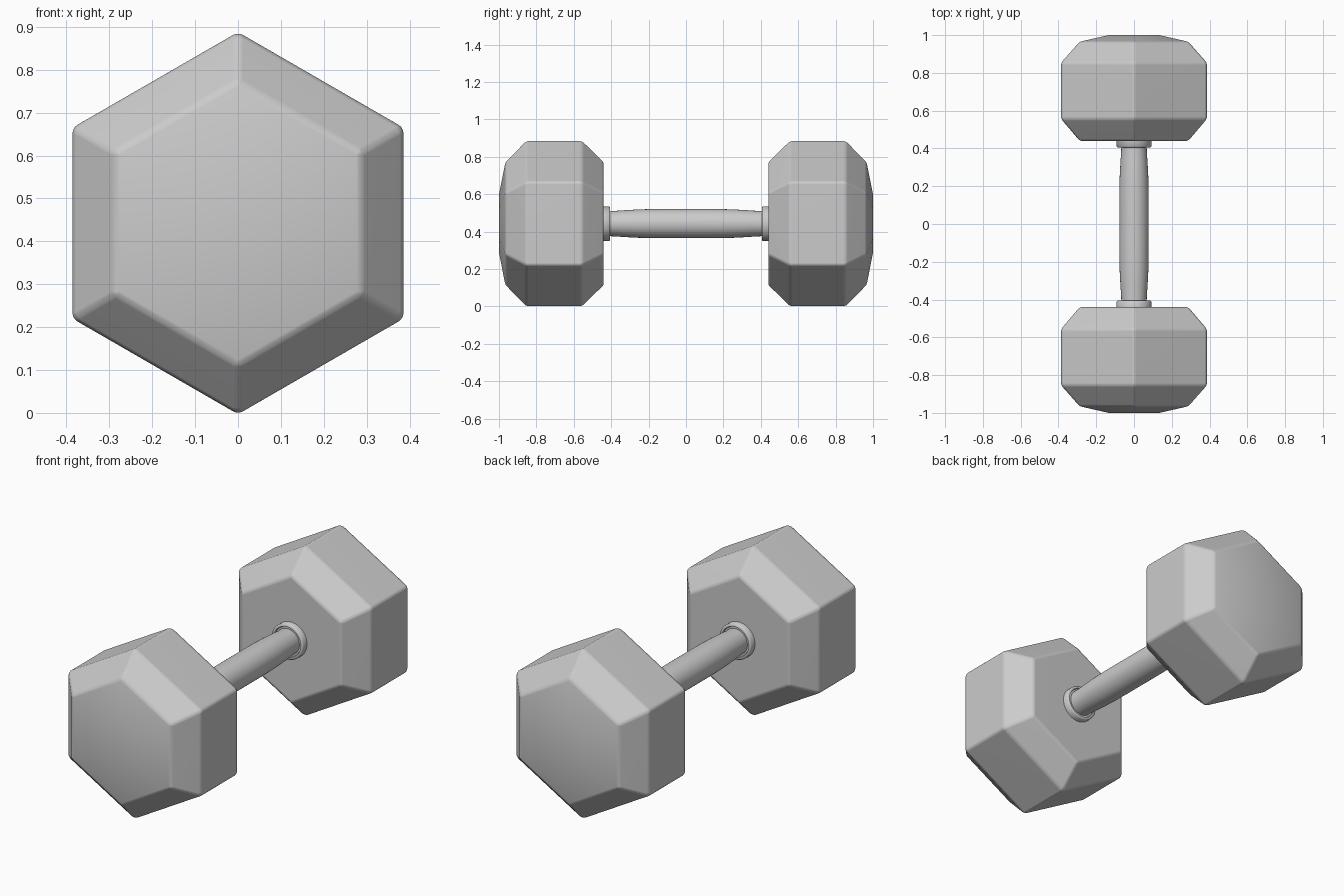
import bpy, bmesh, math

if "Cube" in bpy.data.objects:
    bpy.data.objects.remove(bpy.data.objects["Cube"])

CZ = 0.4425  # height of the dumbbell axis


def lathe(name, profile, sides, start, caps=True):
    """Sweep (y, radius) rings round the y axis at height CZ."""
    bm = bmesh.new()
    rings = []
    for y, r in profile:
        angles = [start + 2 * math.pi * i / sides for i in range(sides)]
        rings.append([bm.verts.new((r * math.cos(a), y, CZ + r * math.sin(a))) for a in angles])
    for a, b in zip(rings, rings[1:]):
        for i in range(sides):
            j = (i + 1) % sides
            bm.faces.new((a[i], a[j], b[j], b[i]))
    if caps:
        bm.faces.new(rings[0])
        bm.faces.new(rings[-1])
    bmesh.ops.recalc_face_normals(bm, faces=bm.faces)
    mesh = bpy.data.meshes.new(name)
    bm.to_mesh(mesh)
    bm.free()
    obj = bpy.data.objects.new(name, mesh)
    bpy.context.collection.objects.link(obj)
    return obj


def smooth(obj, angle):
    bpy.ops.object.select_all(action='DESELECT')
    obj.select_set(True)
    bpy.context.view_layer.objects.active = obj
    bpy.ops.object.shade_smooth_by_angle(angle=math.radians(angle))


# Hexagonal head: chamfered inner face, straight sides, shallow domed end
HEAD = [(0.44, 0.332), (0.556, 0.4455), (0.854, 0.4455), (0.965, 0.332), (1.0, 0.155)]
# Collar where the handle meets the head
COLLAR = [(0.412, 0.06), (0.412, 0.076), (0.406, 0.079), (0.406, 0.088),
          (0.410, 0.092), (0.45, 0.092)]

for side, s in (("front", -1), ("back", 1)):
    head = lathe(side + "_head", [(s * y, r) for y, r in HEAD], 6, math.pi / 2)
    bevel = head.modifiers.new("rounded_edges", 'BEVEL')
    bevel.width = 0.012
    bevel.segments = 3
    bevel.limit_method = 'ANGLE'
    bevel.angle_limit = math.radians(20)
    for p in head.data.polygons:
        p.use_smooth = True
    head.modifiers.new("clean_shading", 'WEIGHTED_NORMAL')

    collar = lathe(side + "_collar", [(s * y, r) for y, r in COLLAR], 48, 0)
    smooth(collar, 50)

# Handle, slightly swollen in the middle
half = [(0.0, 0.078), (0.12, 0.078), (0.2, 0.0775), (0.27, 0.075),
        (0.33, 0.0715), (0.38, 0.068), (0.45, 0.066)]
handle = lathe("handle", [(-y, r) for y, r in half[:0:-1]] + half, 48, 0)
smooth(handle, 40)
